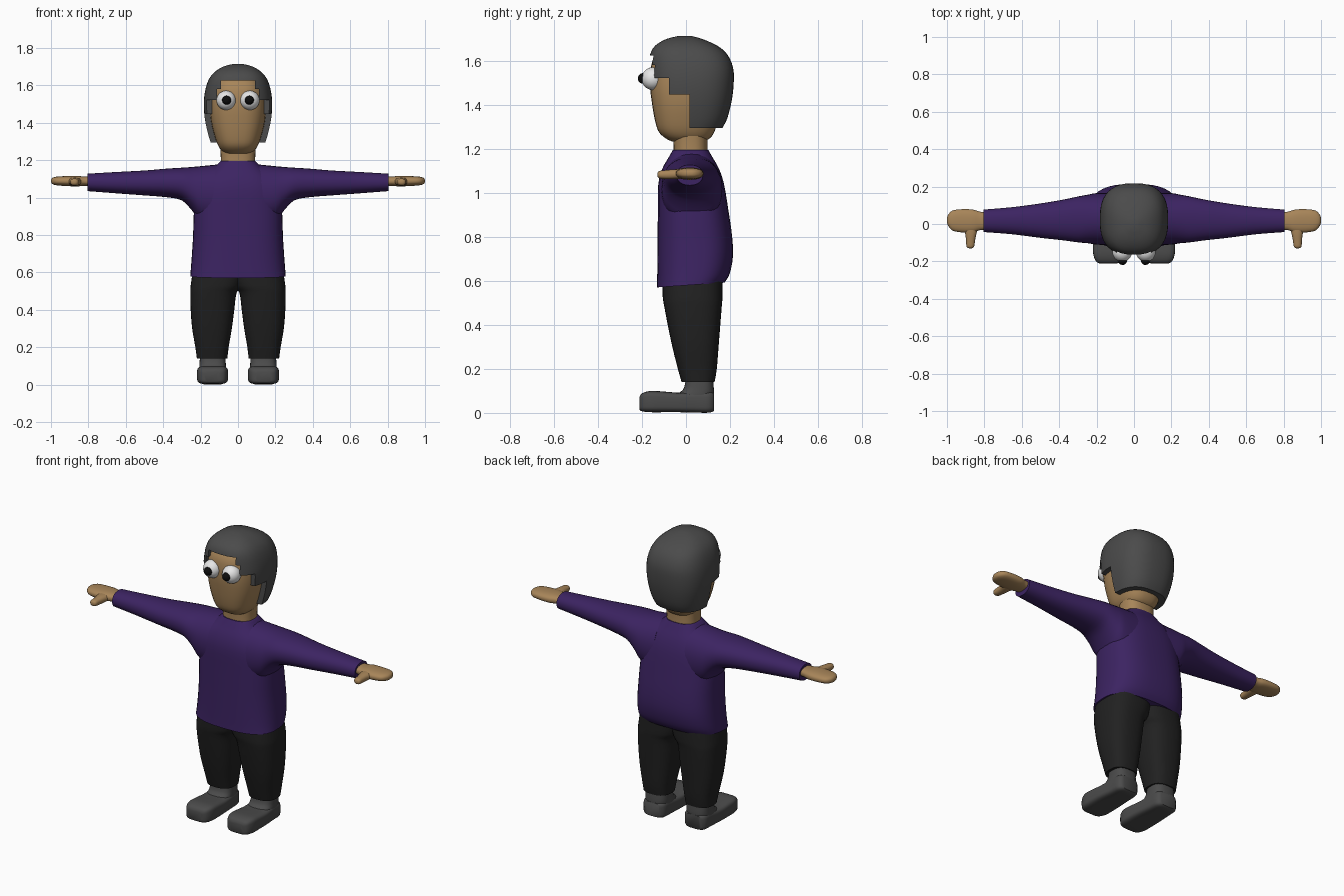
import bpy, bmesh, math


def material(name, rgb):
    m = bpy.data.materials.new(name)
    m.diffuse_color = (*rgb, 1)
    return m


SKIN = material("skin", (0.39, 0.235, 0.1))
PURPLE = material("purple knit", (0.045, 0.017, 0.122))
BLACK = material("black cloth", (0.015, 0.015, 0.015))
GREY = material("dark grey", (0.07, 0.07, 0.07))
WHITE = material("eye white", (0.8, 0.8, 0.8))
PUPIL = material("pupil black", (0.004, 0.004, 0.004))


def finish(bm, name, mat, mirror=False, angle=50):
    """Turn a bmesh into a smooth shaded object, optionally mirrored in x."""
    bmesh.ops.recalc_face_normals(bm, faces=bm.faces)
    me = bpy.data.meshes.new(name)
    bm.to_mesh(me)
    bm.free()
    me.materials.append(mat)
    ob = bpy.data.objects.new(name, me)
    bpy.context.collection.objects.link(ob)
    smooth(ob, angle)
    if mirror:
        mod = ob.modifiers.new("mirror", 'MIRROR')
        mod.use_mirror_merge = False
    return ob


def smooth(ob, angle):
    bpy.ops.object.select_all(action='DESELECT')
    ob.select_set(True)
    bpy.context.view_layer.objects.active = ob
    bpy.ops.object.shade_smooth_by_angle(angle=math.radians(angle))


def refine(rows, steps=3):
    """Catmull-Rom interpolation between cross-sections."""
    out = []
    for i in range(len(rows) - 1):
        p0, p1 = rows[max(i - 1, 0)], rows[i]
        p2, p3 = rows[i + 1], rows[min(i + 2, len(rows) - 1)]
        for s in range(steps):
            t = s / steps
            out.append([0.5 * (2 * b + (c - a) * t + (2 * a - 5 * b + 4 * c - d) * t * t
                               + (3 * b - a - 3 * c + d) * t ** 3)
                        for a, b, c, d in zip(p0, p1, p2, p3)])
    return out + [list(rows[-1])]


def loft(name, rows, axis, mat, p=2.3, n=32, mirror=False, bend=None):
    """Loft rounded sections (position, a_min, a_max, b_min, b_max) along an axis."""
    bm = bmesh.new()
    rings = []
    for t, a0, a1, b0, b1 in refine(rows):
        ring = []
        for k in range(n):
            th = 2 * math.pi * k / n
            c, s = math.cos(th), math.sin(th)
            a = (a0 + a1) / 2 + (a1 - a0) / 2 * math.copysign(abs(c) ** (2 / p), c)
            b = (b0 + b1) / 2 + (b1 - b0) / 2 * math.copysign(abs(s) ** (2 / p), s)
            co = {'x': (t, a, b), 'y': (a, t, b), 'z': (a, b, t)}[axis]
            ring.append(bm.verts.new(bend(*co) if bend else co))
        rings.append(ring)
    for r, q in zip(rings, rings[1:]):
        for k in range(n):
            bm.faces.new((r[k], r[(k + 1) % n], q[(k + 1) % n], q[k]))
    bm.faces.new(rings[0])
    bm.faces.new(rings[-1])
    return finish(bm, name, mat, mirror)


def ball(name, centre, radius, mat):
    bm = bmesh.new()
    bmesh.ops.create_uvsphere(bm, u_segments=28, v_segments=16, radius=radius)
    bmesh.ops.translate(bm, verts=bm.verts, vec=centre)
    return finish(bm, name, mat, mirror=True)


def cut_box(ob, lo, hi):
    """Subtract an axis-aligned box from an object."""
    bm = bmesh.new()
    bmesh.ops.create_cube(bm, size=1)
    for v in bm.verts:
        v.co = [(l + h) / 2 + c * (h - l) for l, h, c in zip(lo, hi, v.co)]
    cutter = finish(bm, "cutter", GREY)
    mod = ob.modifiers.new("cut", 'BOOLEAN')
    mod.operation, mod.solver, mod.object = 'DIFFERENCE', 'EXACT', cutter
    dg = bpy.context.evaluated_depsgraph_get()
    me = bpy.data.meshes.new_from_object(ob.evaluated_get(dg))
    ob.modifiers.clear()
    ob.data = me
    bpy.data.objects.remove(cutter)


def sym(*rows):
    """Sections symmetric in x: (z, half width, y_min, y_max)."""
    return [(z, -w, w, y0, y1) for z, w, y0, y1 in rows]


# Sweater body, with the hem rising towards the back
loft("sweater_body", sym(
    (0.58, 0.255, -0.132, 0.175), (0.62, 0.252, -0.131, 0.198), (0.7, 0.246, -0.13, 0.213),
    (0.8, 0.24, -0.129, 0.21), (0.92, 0.236, -0.128, 0.193), (1.04, 0.225, -0.126, 0.173),
    (1.11, 0.19, -0.108, 0.15), (1.16, 0.13, -0.08, 0.122), (1.195, 0.093, -0.06, 0.102)),
    'z', PURPLE, p=2.7, n=40,
    bend=lambda x, y, z: (x, y, z + 0.07 * y * max(0, (0.8 - z) / 0.22)))

# Sleeves flaring into the shoulders
loft("sleeve", [
    (0.1, -0.115, 0.165, 0.84, 1.178), (0.2, -0.11, 0.165, 0.875, 1.168),
    (0.245, -0.103, 0.157, 0.93, 1.164), (0.3, -0.098, 0.147, 0.985, 1.16),
    (0.38, -0.087, 0.13, 1.002, 1.155), (0.5, -0.074, 0.11, 1.012, 1.145),
    (0.65, -0.055, 0.09, 1.023, 1.137), (0.805, -0.043, 0.077, 1.035, 1.128)],
    'x', PURPLE, p=2.2, mirror=True)

# Hands with thumbs
loft("hand", [
    (0.76, -0.03, 0.062, 1.06, 1.115), (0.82, -0.032, 0.065, 1.063, 1.113),
    (0.86, -0.045, 0.077, 1.06, 1.116), (0.92, -0.045, 0.079, 1.062, 1.115),
    (0.97, -0.035, 0.072, 1.066, 1.112), (0.993, -0.01, 0.05, 1.073, 1.105),
    (1.0, 0.01, 0.03, 1.083, 1.094)], 'x', SKIN, p=2.4, mirror=True)
loft("thumb", [
    (-0.13, 0.868, 0.882, 1.077, 1.089), (-0.122, 0.855, 0.895, 1.067, 1.1),
    (-0.09, 0.85, 0.898, 1.063, 1.104), (-0.05, 0.842, 0.903, 1.063, 1.108),
    (0.0, 0.83, 0.92, 1.067, 1.108)], 'y', SKIN, n=20, mirror=True)

# Trouser legs
loft("trouser_leg", [
    (0.14, 0.057, 0.22, -0.02, 0.13), (0.2, 0.05, 0.228, -0.037, 0.14),
    (0.3, 0.033, 0.245, -0.062, 0.148), (0.4, 0.02, 0.253, -0.083, 0.156),
    (0.49, 0.008, 0.255, -0.1, 0.163), (0.53, -0.02, 0.253, -0.106, 0.166),
    (0.62, -0.04, 0.24, -0.108, 0.166)], 'z', BLACK, p=2.6, mirror=True)

# Shoes: foot and ankle
loft("shoe", [
    (-0.212, 0.095, 0.18, 0.016, 0.07), (-0.2, 0.07, 0.203, 0.007, 0.089),
    (-0.16, 0.054, 0.218, 0.003, 0.1), (-0.1, 0.053, 0.219, 0.003, 0.097),
    (-0.03, 0.056, 0.217, 0.003, 0.092), (0.05, 0.062, 0.21, 0.001, 0.098),
    (0.105, 0.067, 0.206, 0.001, 0.098), (0.127, 0.085, 0.188, 0.008, 0.09)],
    'y', GREY, p=4.5, n=36, mirror=True)
loft("shoe_ankle", [
    (0.03, 0.064, 0.208, -0.06, 0.127), (0.08, 0.064, 0.208, -0.045, 0.127),
    (0.105, 0.065, 0.206, -0.014, 0.127), (0.14, 0.067, 0.204, -0.003, 0.124),
    (0.18, 0.07, 0.2, 0.0, 0.12)], 'z', GREY, p=2.8, mirror=True)

# Neck and head
loft("neck", sym((1.15, 0.094, -0.056, 0.1), (1.21, 0.092, -0.056, 0.098),
                 (1.29, 0.096, -0.06, 0.1)), 'z', SKIN, p=2.5)
loft("head", sym(
    (1.235, 0.06, -0.065, 0.085), (1.25, 0.086, -0.095, 0.11), (1.28, 0.107, -0.125, 0.13),
    (1.33, 0.125, -0.141, 0.145), (1.41, 0.144, -0.155, 0.165), (1.5, 0.15, -0.164, 0.18),
    (1.6, 0.135, -0.153, 0.16), (1.66, 0.09, -0.1, 0.1)), 'z', SKIN, p=2.6)

# Hair: full cap with stepped openings around the face
hair = loft("hair", sym(
    (1.295, 0.146, -0.14, 0.165), (1.34, 0.16, -0.15, 0.188), (1.42, 0.177, -0.16, 0.208),
    (1.5, 0.183, -0.168, 0.217), (1.57, 0.176, -0.168, 0.214), (1.63, 0.157, -0.163, 0.188),
    (1.67, 0.127, -0.14, 0.142), (1.7, 0.08, -0.09, 0.075), (1.715, 0.025, -0.03, 0.02)),
    'z', GREY, p=2.6, n=40)
for half_width, y_back, top in ((0.3, 0.015, 1.447), (0.3, -0.077, 1.522),
                                (0.112, -0.06, 1.582), (0.09, -0.05, 1.625)):
    cut_box(hair, (-half_width, -0.4, 1.2), (half_width, y_back, top))
smooth(hair, 40)

# Eyes and pupils
ball("eye", (0.063, -0.15, 1.52), 0.052, WHITE)
ball("pupil", (0.061, -0.195, 1.521), 0.024, PUPIL)
